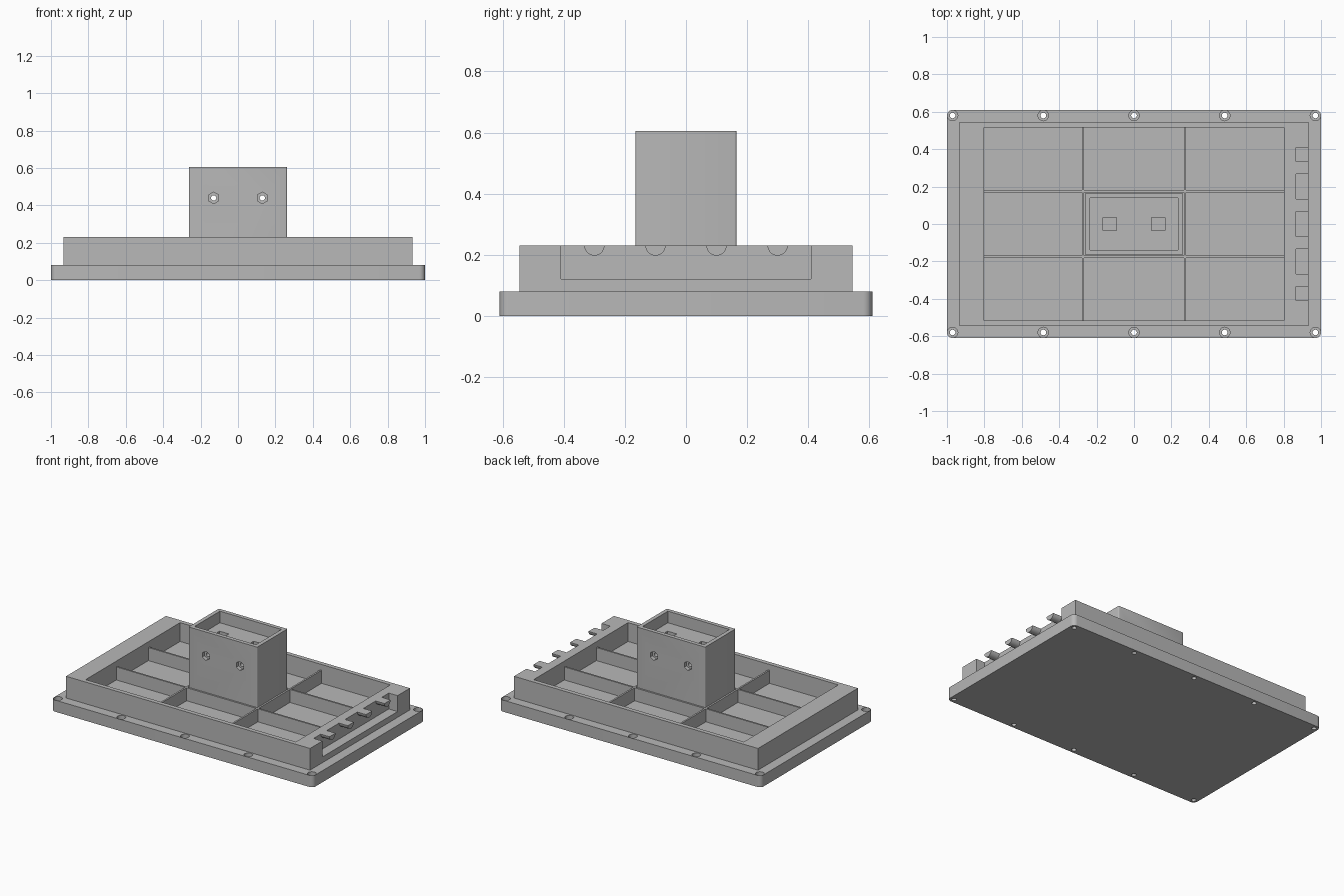
import bpy, bmesh, math
from mathutils import Matrix, Vector

if "Cube" in bpy.data.objects:
    bpy.data.objects.remove(bpy.data.objects["Cube"])

# Single grey plastic material
GREY = (0.48, 0.48, 0.48, 1)
grey = bpy.data.materials.new("plain grey")
grey.use_nodes = True
grey.diffuse_color = GREY
grey.node_tree.nodes["Principled BSDF"].inputs["Base Color"].default_value = GREY


def finish(name, bm):
    bmesh.ops.recalc_face_normals(bm, faces=bm.faces)
    mesh = bpy.data.meshes.new(name)
    bm.to_mesh(mesh)
    bm.free()
    mesh.materials.append(grey)
    obj = bpy.data.objects.new(name, mesh)
    bpy.context.collection.objects.link(obj)
    return obj


def box(name, x, y, z, corner=0.0, segments=1):
    """Box from (min, max) ranges; corner rounds its upright edges."""
    bm = bmesh.new()
    bmesh.ops.create_cube(bm, size=1)
    for v in bm.verts:
        v.co = Vector([r[0] if c < 0 else r[1] for c, r in zip(v.co, (x, y, z))])
    if corner:
        upright = [e for e in bm.edges
                   if abs(e.verts[0].co.z - e.verts[1].co.z) > 0.01]
        bmesh.ops.bevel(bm, geom=upright, offset=corner, segments=segments,
                        profile=0.5, affect='EDGES')
    return finish(name, bm)


def rod(name, centre, radius, length, axis="Z", sides=24):
    bm = bmesh.new()
    bmesh.ops.create_cone(bm, cap_ends=True, segments=sides, radius1=radius,
                          radius2=radius, depth=length)
    turn = {"X": Matrix.Rotation(math.pi / 2, 4, 'Y'),
            "Y": Matrix.Rotation(math.pi / 2, 4, 'X'),
            "Z": Matrix.Identity(4)}[axis]
    bm.transform(Matrix.Translation(centre) @ turn)
    return finish(name, bm)


def combine(target, tools, operation='DIFFERENCE'):
    """Apply booleans one by one and discard the tools."""
    for tool in tools:
        tool.hide_render = True
        mod = target.modifiers.new("cut", 'BOOLEAN')
        mod.operation, mod.object, mod.solver = operation, tool, 'EXACT'
    graph = bpy.context.evaluated_depsgraph_get()
    mesh = bpy.data.meshes.new_from_object(target.evaluated_get(graph))
    target.modifiers.clear()
    target.data = mesh
    for tool in tools:
        bpy.data.objects.remove(tool)


def span(half):
    return (-half, half)


def smooth(obj):
    bpy.ops.object.select_all(action='DESELECT')
    obj.select_set(True)
    bpy.context.view_layer.objects.active = obj
    bpy.ops.object.shade_smooth_by_angle(angle=math.radians(32))


FLOOR = 0.10      # tray floor
RIM = 0.23        # top of the raised frame

# Tray: flanged base with raised frame
tray = box("tray", span(1), span(0.61), (0, 0.08), 0.03, 6)
combine(tray, [box("frame", span(0.932), span(0.545), (0.04, RIM))], 'UNION')

# Main pocket and the recess at the left end
cutters = [box("pocket", span(0.803), span(0.515), (FLOOR, 0.4)),
           box("recess", (0.865, 1.1), span(0.41), (0.12, 0.4))]

# Counterbored screw holes along both long sides
for i in range(-2, 3):
    for side in (-1, 1):
        spot = Vector((i * 0.485, side * 0.58, 0.08))
        cutters.append(rod("screw_hole", spot, 0.015, 0.4))
        cutters.append(rod("screw_head_seat", spot, 0.028, 0.06))
combine(tray, cutters)
smooth(tray)

# Half-round pegs, flat on top, in the end recess
for i, y in enumerate((-0.3, -0.1, 0.1, 0.3)):
    peg = rod(f"cable_peg_{i + 1}", (0.8985, y, RIM), 0.033, 0.067, "X", 32)
    combine(peg, [box("peg_trim", (0.8, 1), (y - 0.1, y + 0.1), (RIM, 0.4))])
    smooth(peg)

# Thin crossing dividers
for side, word in ((-1, "first"), (1, "second")):
    x, y = side * 0.272, side * 0.175
    box(f"{word}_cross_divider", (x - 0.006, x + 0.006), span(0.515), (FLOOR, 0.19))
    box(f"{word}_long_divider", span(0.803), (y - 0.006, y + 0.006), (FLOOR, 0.19))

# Centre post with a shallow top tray, nut pockets and through holes
post = box("centre_post", span(0.262), span(0.165), (FLOOR, 0.605), 0.006, 3)
cutters = [box("post_tray", span(0.235), span(0.138), (0.525, 0.8))]
for x in (-0.13, 0.13):
    cutters.append(box("nut_pocket", (x - 0.036, x + 0.036), span(0.035), (0.4, 0.6)))
    cutters.append(rod("bolt_hole", (x, 0, 0.44), 0.014, 0.6, "Y"))
    for y in (-0.165, 0.165):
        seat = rod("hex_seat", (0, 0, 0), 0.031, 0.05, "Y", 6)
        seat.data.transform(Matrix.Translation((x, y, 0.44)))
        cutters.append(seat)
combine(post, cutters)
smooth(post)
